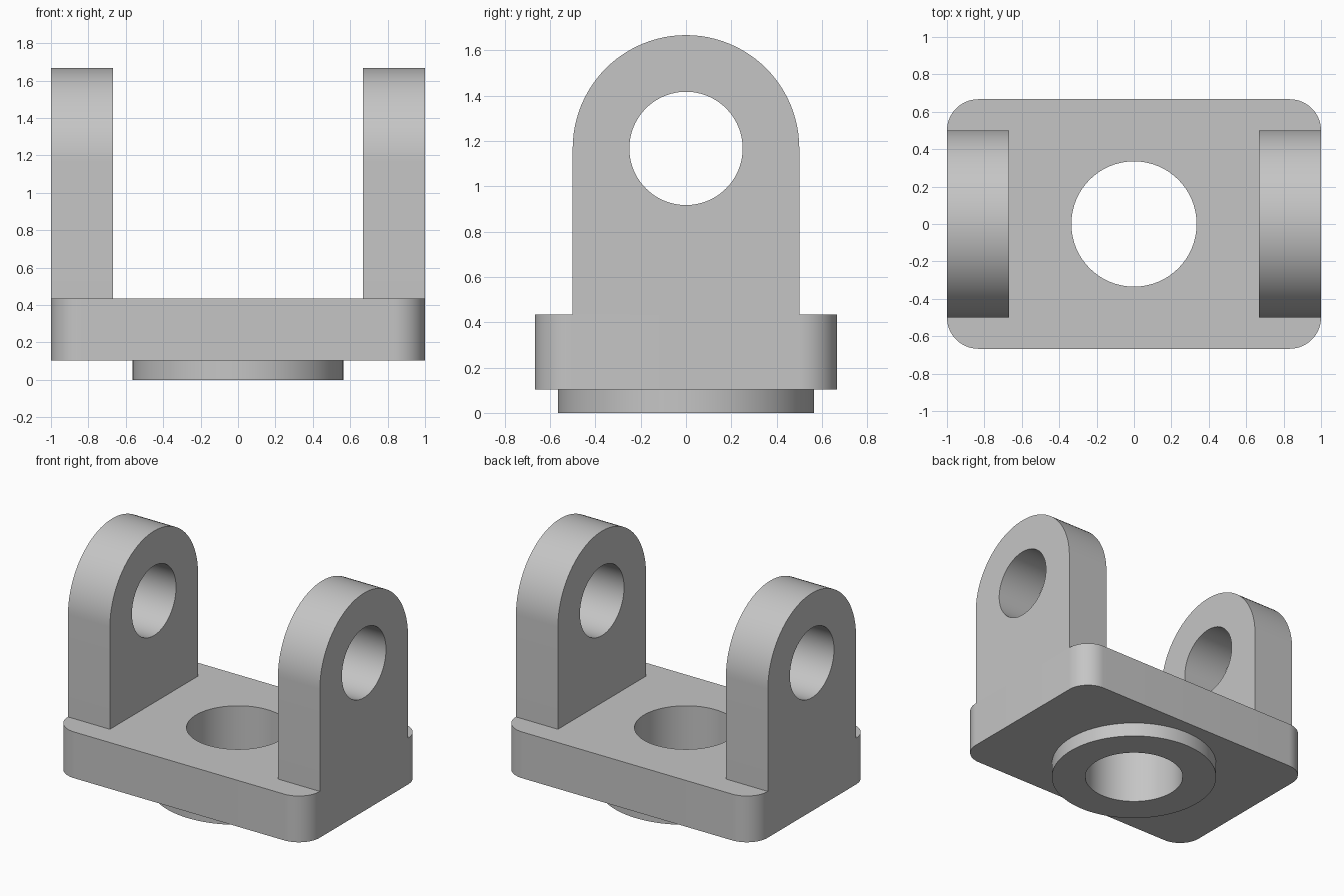
import bpy
import bmesh
from math import sin, cos, pi, radians
from mathutils import Matrix, Vector

if "Cube" in bpy.data.objects:
    bpy.data.objects.remove(bpy.data.objects["Cube"], do_unlink=True)

GREY = (0.56, 0.56, 0.56, 1.0)
metal = bpy.data.materials.new("light grey metal")
metal.use_nodes = True
metal.diffuse_color = GREY
metal.node_tree.nodes["Principled BSDF"].inputs["Base Color"].default_value = GREY


def arc(cx, cy, radius, start, end, steps):
    """Points along an arc, both ends included."""
    angles = [start + (end - start) * i / steps for i in range(steps + 1)]
    return [(cx + radius * cos(a), cy + radius * sin(a)) for a in angles]


def circle(cx, cy, radius, steps=96):
    return arc(cx, cy, radius, 0, 2 * pi, steps)[:-1]


def plate(name, outline, hole, depth, matrix):
    """Extrude a flat outline with a hole along local z, then place it."""
    bm = bmesh.new()
    for loop in (outline, hole):
        verts = [bm.verts.new((x, y, 0)) for x, y in loop]
        for a, b in zip(verts, verts[1:] + verts[:1]):
            bm.edges.new((a, b))
    bmesh.ops.triangle_fill(bm, edges=bm.edges[:], use_beauty=True)
    grown = bmesh.ops.extrude_face_region(bm, geom=bm.faces[:], use_keep_orig=True)
    top = [g for g in grown["geom"] if isinstance(g, bmesh.types.BMVert)]
    bmesh.ops.translate(bm, verts=top, vec=Vector((0, 0, depth)))
    bmesh.ops.transform(bm, matrix=matrix, verts=bm.verts[:])
    bmesh.ops.recalc_face_normals(bm, faces=bm.faces[:])
    mesh = bpy.data.meshes.new(name)
    bm.to_mesh(mesh)
    bm.free()
    mesh.materials.append(metal)
    obj = bpy.data.objects.new(name, mesh)
    bpy.context.collection.objects.link(obj)
    bpy.ops.object.select_all(action='DESELECT')
    obj.select_set(True)
    bpy.context.view_layer.objects.active = obj
    bpy.ops.object.shade_smooth_by_angle(angle=radians(30))
    return obj


BASE_Z, BASE_TOP = 0.103, 0.435
HALF_X, HALF_Y, CORNER = 1.0, 0.667, 0.167
BORE = 0.335
LUG_HALF, LUG_THICK, EYE_Z, EYE_R = 0.5, 0.333, 1.167, 0.25

# Base plate with rounded corners and a central bore
corners = [(1, 1), (-1, 1), (-1, -1), (1, -1)]
base_outline = []
for i, (sx, sy) in enumerate(corners):
    base_outline += arc(sx * (HALF_X - CORNER), sy * (HALF_Y - CORNER), CORNER,
                        i * pi / 2, (i + 1) * pi / 2, 16)
plate("base_plate", base_outline, circle(0, 0, BORE), BASE_TOP - BASE_Z,
      Matrix.Translation((0, 0, BASE_Z)))

# Round boss under the base
plate("bottom_boss", circle(0, 0, 0.565), circle(0, 0, BORE), BASE_Z, Matrix())

# Upright lugs with round tops and pin holes; local x, y, z become y, z, x
lug_outline = [(-LUG_HALF, BASE_TOP), (LUG_HALF, BASE_TOP)]
lug_outline += arc(0, EYE_Z, LUG_HALF, 0, pi, 48)
upright = Matrix(((0, 0, 1, 0), (1, 0, 0, 0), (0, 1, 0, 0), (0, 0, 0, 1)))
for name, x in (("left_lug", HALF_X - LUG_THICK), ("right_lug", -HALF_X)):
    plate(name, lug_outline, circle(0, EYE_Z, EYE_R), LUG_THICK,
          Matrix.Translation((x, 0, 0)) @ upright)
